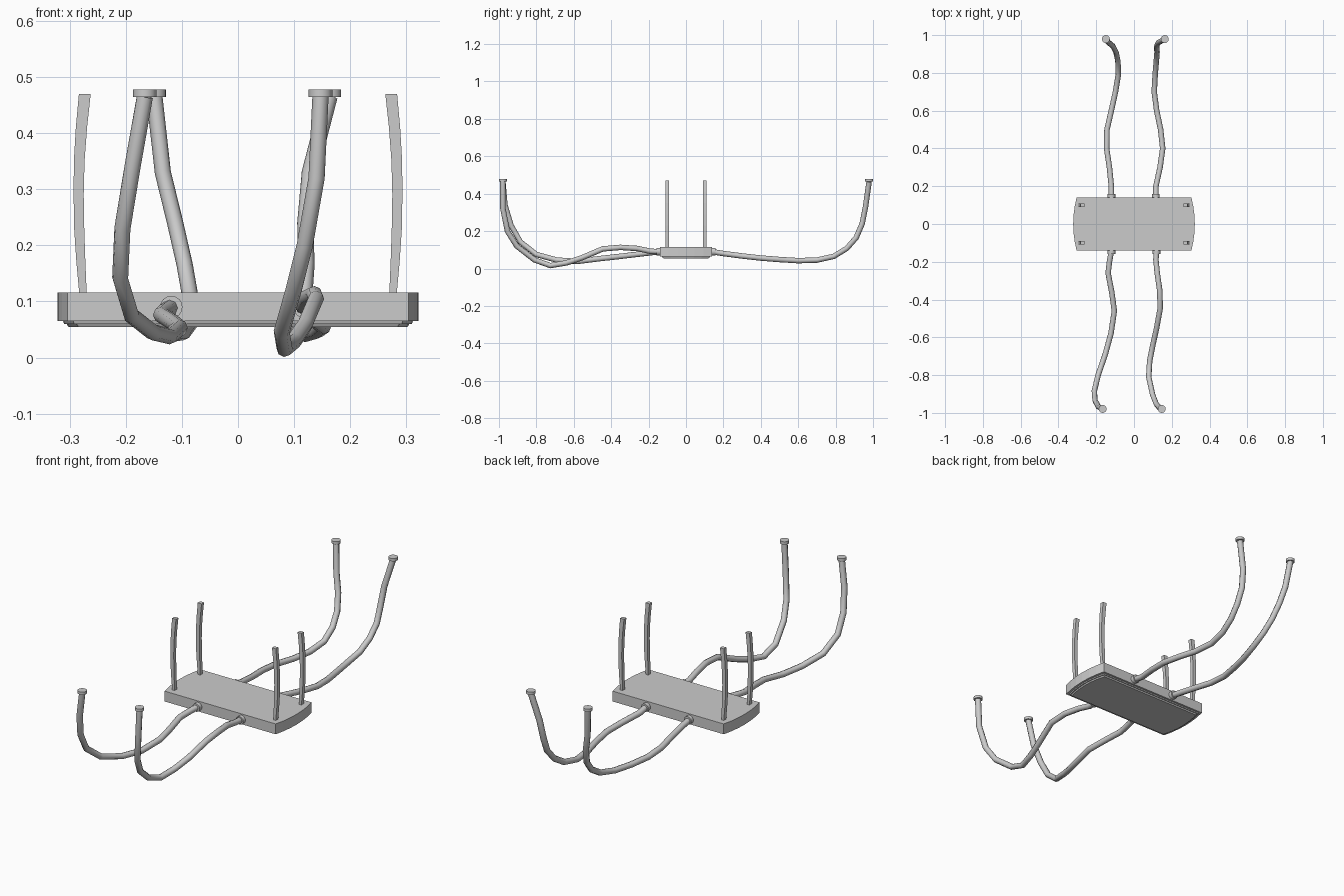
import bpy, bmesh
from math import pi

if "Cube" in bpy.data.objects:
    bpy.data.objects.remove(bpy.data.objects["Cube"])


def finish(name, bm, smooth=True):
    bmesh.ops.recalc_face_normals(bm, faces=bm.faces[:])
    me = bpy.data.meshes.new(name)
    bm.to_mesh(me)
    bm.free()
    ob = bpy.data.objects.new(name, me)
    bpy.context.collection.objects.link(ob)
    if smooth:
        bpy.ops.object.select_all(action='DESELECT')
        ob.select_set(True)
        bpy.context.view_layer.objects.active = ob
        bpy.ops.object.shade_smooth_by_angle(angle=0.6)
    return ob


def loft(name, rings, smooth=False):
    bm = bmesh.new()
    loops = [[bm.verts.new(p) for p in r] for r in rings]
    n = len(loops[0])
    for a, b in zip(loops, loops[1:]):
        for i in range(n):
            bm.faces.new((a[i], a[(i + 1) % n], b[(i + 1) % n], b[i]))
    bm.faces.new(loops[0][::-1])
    bm.faces.new(loops[-1])
    return finish(name, bm, smooth)


def cylinder(name, loc, r, depth, rot_x=0):
    bpy.ops.mesh.primitive_cylinder_add(vertices=16, radius=r, depth=depth,
                                        location=loc, rotation=(rot_x, 0, 0))
    ob = bpy.context.object
    ob.name = name
    bpy.ops.object.shade_smooth_by_angle(angle=0.6)


def cable(name, pts):
    cu = bpy.data.curves.new(name, 'CURVE')
    cu.dimensions = '3D'
    cu.bevel_depth = 0.0145
    cu.bevel_resolution = 2
    cu.use_fill_caps = True
    sp = cu.splines.new('POLY')
    sp.points.add(len(pts) - 1)
    for p, co in zip(sp.points, pts):
        p.co = (*co, 1)
    ob = bpy.data.objects.new(name, cu)
    bpy.context.collection.objects.link(ob)
    bpy.ops.object.select_all(action='DESELECT')
    ob.select_set(True)
    bpy.context.view_layer.objects.active = ob
    bpy.ops.object.convert(target='MESH')
    bpy.ops.object.shade_smooth_by_angle(angle=0.8)
    # Wall socket and top cap at the two ends
    x, y, z = pts[0]
    s = 1 if y > 0 else -1
    cylinder(name + "_collar", (x, s * 0.147, z), 0.02, 0.022, pi / 2)
    x, y, z = pts[-1]
    cylinder(name + "_cap", (x, y, 0.471), 0.021, 0.014)


# Board with bowed ends and a stepped underside
def outline(inset, z, n=6):
    h = 0.14 - inset
    right = []
    for i in range(n + 1):
        t = -1 + 2 * i / n
        right.append((0.322 - inset - 0.018 * t * t, h * t, z))
    return right + [(-x, -y, z) for x, y, z in right]


loft("board", [outline(0, 0.065), outline(0, 0.116)])
loft("underside_step", [outline(0.012, 0.060), outline(0.010, 0.066)])
loft("underside_panel", [outline(0.02, 0.054), outline(0.016, 0.061)])

# Four bowed posts: height, centre x, half width
profile = [(0.11, 0.276, 0.0065), (0.17, 0.280, 0.008), (0.23, 0.283, 0.009),
           (0.29, 0.284, 0.009), (0.35, 0.283, 0.0095), (0.41, 0.279, 0.010),
           (0.47, 0.273, 0.0105)]
for sx, side in ((-1, "left"), (1, "right")):
    for sy, end in ((-1, "front"), (1, "back")):
        rings = [[(sx * (x + i * w), sy * 0.1 + j * 0.0095, z)
                  for i, j in ((-1, -1), (1, -1), (1, 1), (-1, 1))]
                 for z, x, w in profile]
        loft(f"{end}_{side}_post", rings)

# Back cables share one side profile
back = [(0.14, 0.09), (0.2, 0.08), (0.3, 0.067), (0.4, 0.056), (0.5, 0.048),
        (0.6, 0.042), (0.7, 0.045), (0.79, 0.065), (0.86, 0.108),
        (0.91, 0.165), (0.942, 0.24), (0.96, 0.33), (0.979, 0.465)]
back_left = [-0.119, -0.12, -0.13, -0.145, -0.143, -0.12, -0.098,
             -0.083, -0.085, -0.095, -0.112, -0.134, -0.149]
back_right = [0.116, 0.116, 0.138, 0.152, 0.141, 0.12, 0.107,
              0.112, 0.118, 0.122, 0.12, 0.128, 0.163]
cable("back_left_cable", [(x, y, z) for x, (y, z) in zip(back_left, back)])
cable("back_right_cable", [(x, y, z) for x, (y, z) in zip(back_right, back)])

# Front cables
cable("front_left_cable", [
    (-0.119, -0.14, 0.09), (-0.13, -0.2, 0.083), (-0.137, -0.26, 0.076),
    (-0.118, -0.36, 0.064), (-0.104, -0.46, 0.053), (-0.122, -0.58, 0.038),
    (-0.152, -0.69, 0.045), (-0.19, -0.8, 0.075), (-0.21, -0.885, 0.142),
    (-0.206, -0.935, 0.23), (-0.188, -0.968, 0.34), (-0.166, -0.979, 0.465)])
cable("front_right_cable", [
    (0.119, -0.14, 0.09), (0.116, -0.19, 0.092), (0.123, -0.26, 0.107),
    (0.136, -0.35, 0.113), (0.139, -0.445, 0.105), (0.119, -0.555, 0.058),
    (0.1, -0.64, 0.03), (0.083, -0.725, 0.0155), (0.078, -0.81, 0.046),
    (0.099, -0.905, 0.12), (0.119, -0.955, 0.2), (0.14, -0.979, 0.32),
    (0.147, -0.979, 0.465)])
